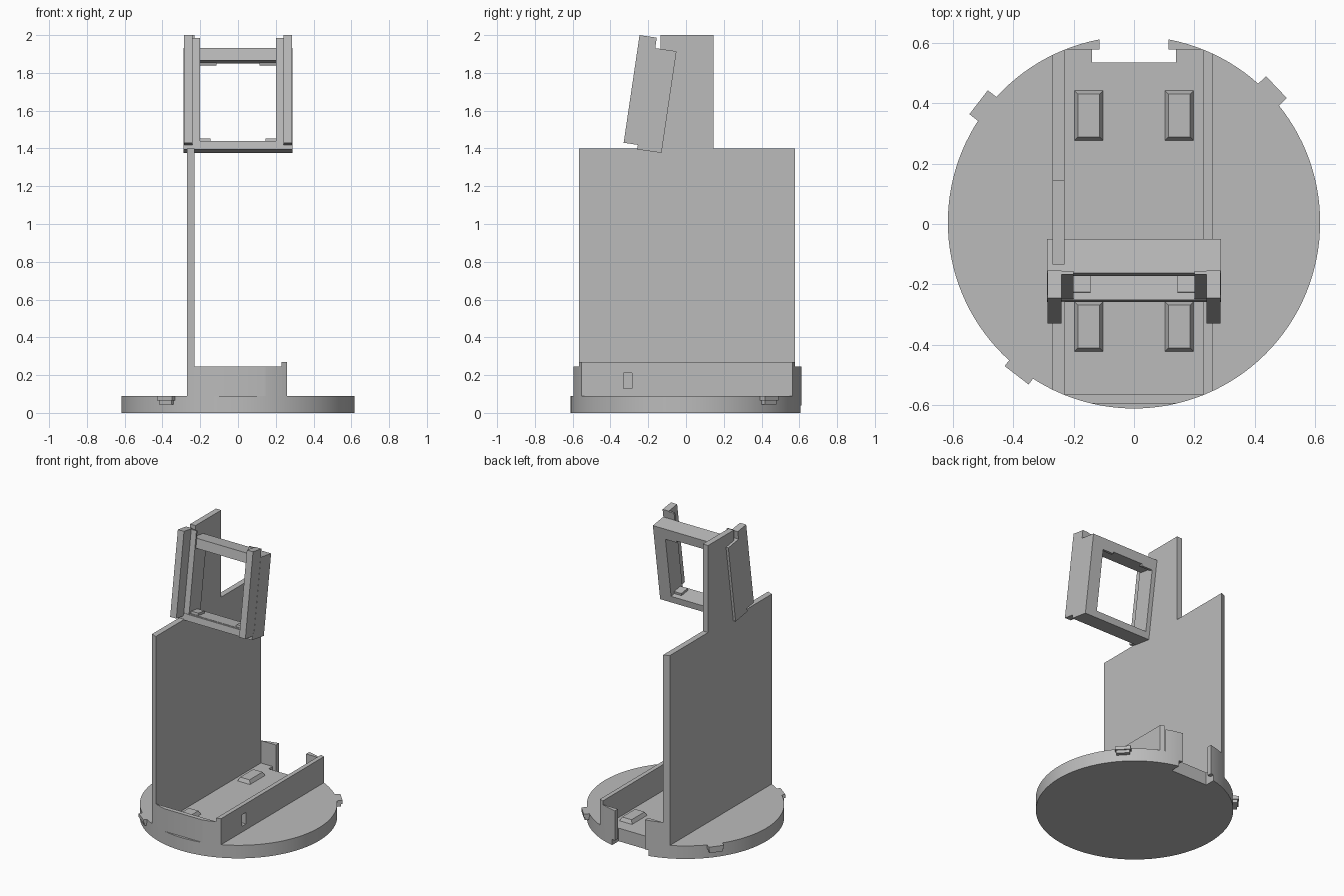
import bpy, bmesh
from math import radians, cos, sin
from mathutils import Matrix, Vector

cube = bpy.data.objects.get("Cube")
if cube:
    bpy.data.objects.remove(cube, do_unlink=True)

grey = bpy.data.materials.new("light_grey")
grey.use_nodes = True
colour = (0.5, 0.5, 0.5, 1)
grey.diffuse_color = colour
grey.node_tree.nodes["Principled BSDF"].inputs["Base Color"].default_value = colour

R, CY = 0.617, 0.0055          # disc radius and centre
TILT = Matrix.Translation((0, -0.33, 1.43)) @ Matrix.Rotation(radians(-8.4), 4, 'X')


def finish(name, bm, matrix=None):
    bmesh.ops.recalc_face_normals(bm, faces=bm.faces)
    me = bpy.data.meshes.new(name)
    bm.to_mesh(me)
    bm.free()
    ob = bpy.data.objects.new(name, me)
    bpy.context.collection.objects.link(ob)
    me.materials.append(grey)
    if matrix:
        ob.matrix_world = matrix
    return ob


def box(name, x, y, z, matrix=None):
    bm = bmesh.new()
    bmesh.ops.create_cube(bm, size=1)
    for v in bm.verts:
        v.co = Vector([r[0] if c < 0 else r[1] for c, r in zip(v.co, (x, y, z))])
    return finish(name, bm, matrix)


def extrude_x(name, outline, x0, x1):
    bm = bmesh.new()
    face = bm.faces.new([bm.verts.new((x0, y, z)) for y, z in outline])
    ext = bmesh.ops.extrude_face_region(bm, geom=[face])
    for v in ext["geom"]:
        if isinstance(v, bmesh.types.BMVert):
            v.co.x = x1
    return finish(name, bm)


def cylinder(name, z0, z1):
    bm = bmesh.new()
    bmesh.ops.create_cone(bm, cap_ends=True, segments=128, radius1=R, radius2=R, depth=z1 - z0)
    bmesh.ops.translate(bm, verts=bm.verts, vec=(0, CY, (z0 + z1) / 2))
    return finish(name, bm)


def boolean(ob, cutter, operation):
    mod = ob.modifiers.new("cut", 'BOOLEAN')
    mod.object, mod.operation, mod.solver = cutter, operation, 'EXACT'
    bpy.context.view_layer.objects.active = ob
    bpy.ops.object.modifier_apply(modifier=mod.name)


def smooth(ob):
    bpy.ops.object.select_all(action='DESELECT')
    ob.select_set(True)
    bpy.context.view_layer.objects.active = ob
    bpy.ops.object.shade_smooth_by_angle(angle=radians(25))


# Round base with a notch at the back
clip = cylinder("clip_cutter", -1, 3)
clip.hide_render = True
base = cylinder("base_disc", 0, 0.09)
notch = box("notch_cutter", (-0.14, 0.14), (0.535, 0.8), (-0.1, 0.3))
notch.hide_render = True
boolean(base, notch, 'DIFFERENCE')
smooth(base)

# Tall upright panel, tray walls and back tabs, trimmed to the disc outline
panel = extrude_x("upright_panel", [(-0.7, 0.05), (0.7, 0.05), (0.7, 1.4), (0.145, 1.4),
                                    (0.145, 2), (-0.135, 2), (-0.135, 1.4), (-0.7, 1.4)], -0.27, -0.23)
side = box("tray_side_wall", (0.23, 0.26), (-0.7, 0.7), (0.05, 0.27))
slot = box("slot_cutter", (0.2, 0.3), (-0.33, -0.285), (0.13, 0.21))
slot.hide_render = True
boolean(side, slot, 'DIFFERENCE')
front = box("tray_front_wall", (-0.268, 0.258), (-0.595, -0.565), (0.05, 0.245))
backs = [box("tray_back_wall_" + n, x, (0.578, 0.7), (0.04, 0.245))
         for n, x in (("left", (0.115, 0.258)), ("right", (-0.268, -0.115)))]
for ob in [panel, side, front] + backs:
    boolean(ob, clip, 'INTERSECT')
    smooth(ob)
for cutter in (clip, notch, slot):
    bpy.data.objects.remove(cutter, do_unlink=True)

# Raised pads with sloped edges on the tray floor
for sx in (-0.15, 0.15):
    for y in (-0.34, 0.36):
        bm = bmesh.new()
        bmesh.ops.create_cube(bm, size=1)
        for v in bm.verts:
            inset = 0.014 if v.co.z > 0 else 0
            v.co = (sx + v.co.x * 2 * (0.05 - inset), y + v.co.y * 2 * (0.085 - inset),
                    0.115 if v.co.z > 0 else 0.085)
        finish("floor_pad", bm)

# Rim clips: a slab with a smaller catch underneath
for angle, reach in ((43.5, 0.651), (142.3, 0.651), (232.5, 0.639)):
    turn = Matrix.Translation((0, CY, 0)) @ Matrix.Rotation(radians(angle), 4, 'Z')
    box("rim_clip", (0.58, reach), (-0.05, 0.05), (0.066, 0.09), turn)
    box("rim_clip_catch", (0.58, reach - 0.008), (-0.042, 0.042), (0.045, 0.066), turn)

# Tilted frame: bars around a square opening
box("frame_top_bar", (-0.288, 0.288), (0.092, 0.206), (0.455, 0.52), TILT)
box("frame_bottom_bar", (-0.288, 0.288), (0.092, 0.206), (-0.024, 0.022), TILT)
box("frame_front_ledge", (-0.288, 0.288), (0.076, 0.1), (-0.024, 0.02), TILT)
for s, n in ((1, "left"), (-1, "right")):
    def span(a, b):
        return tuple(sorted((s * a, s * b)))
    box("frame_side_bar_" + n, span(0.2, 0.288), (0.092, 0.206), (0.022, 0.455), TILT)
    # Front rail with a thin inner flange
    box("rail_" + n, span(0.24, 0.287), (0, 0.092), (0, 0.576), TILT)
    box("rail_flange_" + n, span(0.2, 0.24), (0.08, 0.092), (0.02, 0.572), TILT)
    # Small corner stops inside the opening
    box("lower_stop_" + n, span(0.145, 0.2), (0.1, 0.17), (0.022, 0.038), TILT)
    box("upper_stop_" + n, span(0.115, 0.2), (0.185, 0.206), (0.443, 0.455), TILT)
